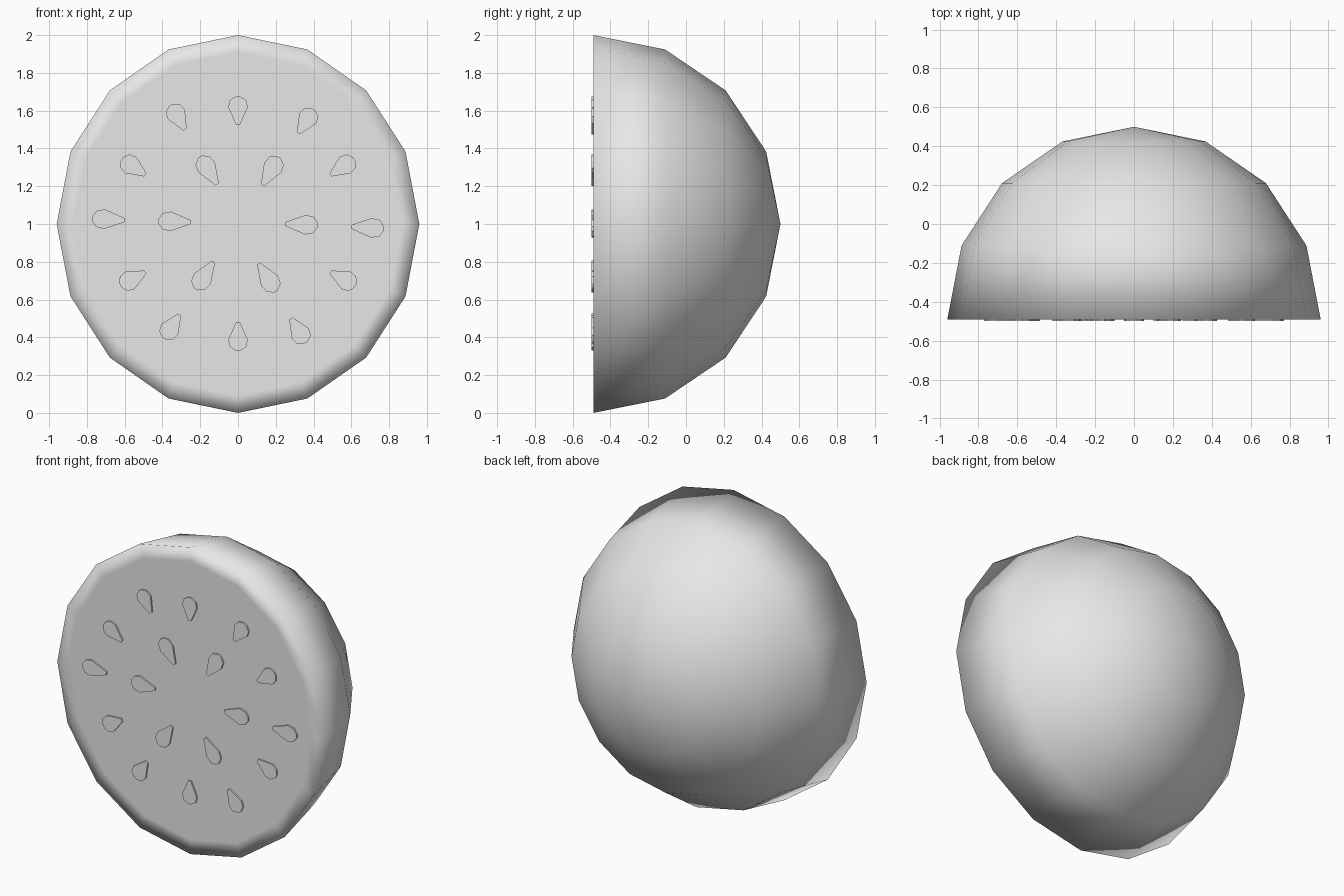
import bpy
import bmesh
from math import radians
from mathutils import Matrix, Vector

cube = bpy.data.objects.get("Cube")
if cube:
    bpy.data.objects.remove(cube, do_unlink=True)

FACE_Y = -0.49  # plane of the cut face

grey = bpy.data.materials.new("light grey")
grey.use_nodes = True
grey.diffuse_color = (0.8, 0.8, 0.8, 1)
grey.node_tree.nodes["Principled BSDF"].inputs["Base Color"].default_value = (0.8, 0.8, 0.8, 1)


def add_object(name, bm, smooth):
    bmesh.ops.recalc_face_normals(bm, faces=bm.faces)
    for face in bm.faces:
        face.smooth = smooth
    mesh = bpy.data.meshes.new(name)
    bm.to_mesh(mesh)
    bm.free()
    mesh.materials.append(grey)
    obj = bpy.data.objects.new(name, mesh)
    bpy.context.collection.objects.link(obj)
    return obj


# Half fruit: sphere with its pole at the back, cut open at the front
bm = bmesh.new()
bmesh.ops.create_uvsphere(bm, u_segments=16, v_segments=8, radius=1,
                          matrix=Matrix.Rotation(radians(90), 4, "X"))
front = [v for v in bm.verts if v.co.y < -0.01]
bmesh.ops.delete(bm, geom=front, context="VERTS")
rim = [e for e in bm.edges if e.is_boundary]
cap = bmesh.ops.contextual_create(bm, geom=rim)["faces"]
bmesh.ops.recalc_face_normals(bm, faces=bm.faces)
# Narrow rind border that softens into the flat cut face
bmesh.ops.inset_region(bm, faces=cap, thickness=0.09, use_even_offset=True)
bmesh.ops.scale(bm, vec=(0.96, 0.99, 1), verts=bm.verts)
bmesh.ops.translate(bm, vec=(0, FACE_Y, 1), verts=bm.verts)
add_object("fruit_half", bm, True)

# Teardrop outline: distance from the tip (share of length) and half width
OUTLINE = [(0, 0.01), (0.62, 0.052), (0.87, 0.043), (1, 0.012)]


def add_seed(name, x, z, angle, length):
    bm = bmesh.new()
    points = [(d * length, w) for d, w in OUTLINE]
    points += [(d, -w) for d, w in reversed(points)]
    face = bm.faces.new([bm.verts.new((d, -0.01, w)) for d, w in points])
    solid = bmesh.ops.extrude_face_region(bm, geom=[face])
    back = [v for v in solid["geom"] if isinstance(v, bmesh.types.BMVert)]
    bmesh.ops.translate(bm, vec=(0, 0.02, 0), verts=back)
    turn = Matrix.Rotation(radians(-angle), 4, "Y")
    place = Matrix.Translation(Vector((x, FACE_Y, z)))
    bmesh.ops.transform(bm, matrix=place @ turn, verts=bm.verts)
    add_object(name, bm, False)


# Tip x, tip z and outward angle of each seed
SHORT = [(0, 1.525, 90), (0.32, 1.48, 58), (-0.28, 1.50, 120),
         (0.49, 1.26, 34), (-0.49, 1.26, 146),
         (0.49, 0.745, -28), (-0.49, 0.745, 208),
         (0.28, 0.50, -58), (-0.31, 0.52, 237), (0, 0.48, -90)]
LONG = [(0.60, 0.985, -3), (-0.60, 1.02, 177),
        (0.13, 1.205, 60), (-0.11, 1.21, 122),
        (0.25, 1, -2), (-0.25, 1.01, 178),
        (0.11, 0.79, -58), (-0.13, 0.80, 237)]
for kind, seeds, length in (("short", SHORT, 0.15), ("long", LONG, 0.172)):
    for i, (x, z, angle) in enumerate(seeds):
        add_seed(f"{kind}_seed_{i + 1}", x, z, angle, length)
